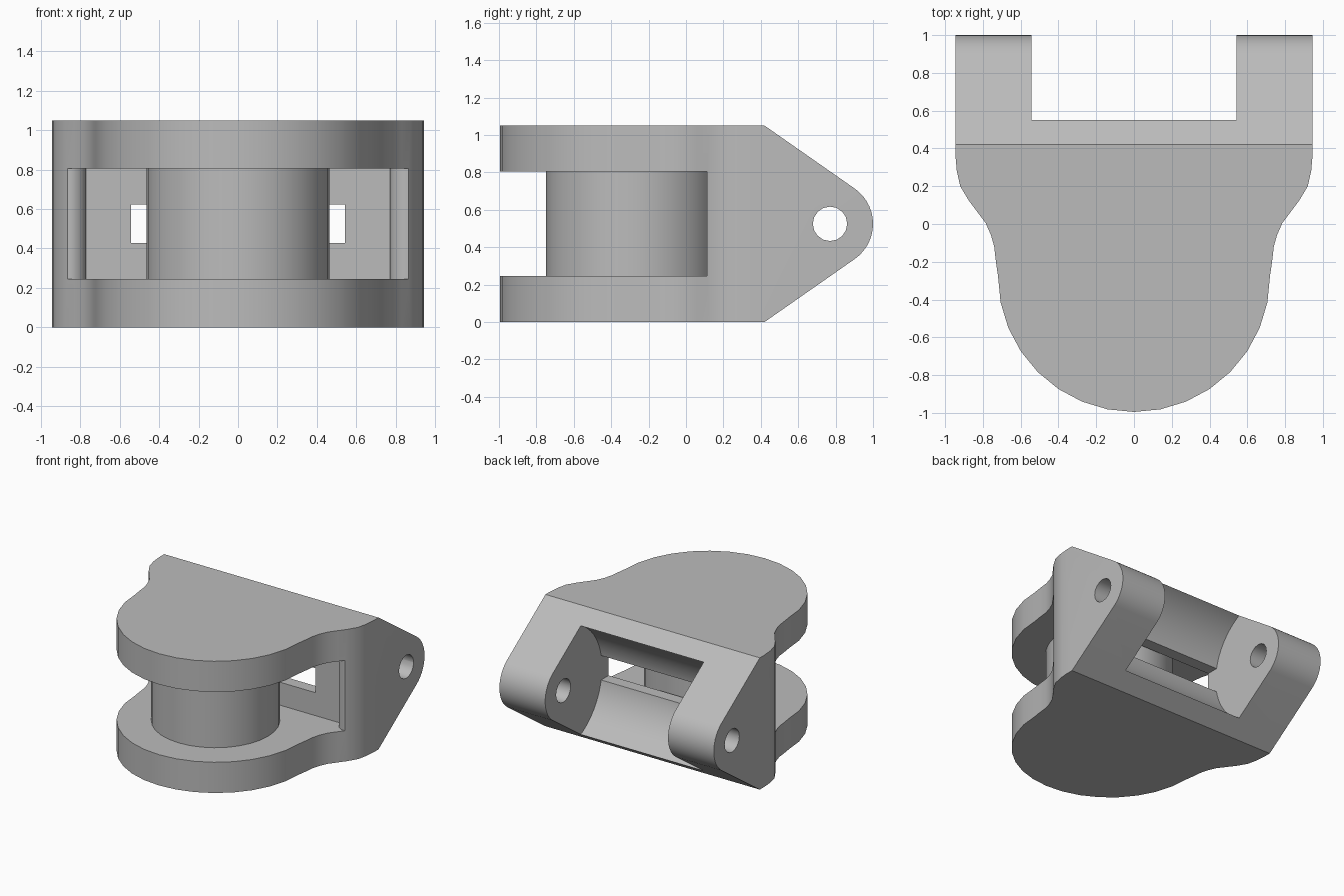
import bpy
from math import sin, cos, pi, radians
from mathutils import Vector

cube = bpy.data.objects.get("Cube")
if cube:
    bpy.data.objects.remove(cube, do_unlink=True)

grey = bpy.data.materials.new("plain grey")
grey.use_nodes = True
grey.diffuse_color = (0.5, 0.5, 0.5, 1)
grey.node_tree.nodes["Principled BSDF"].inputs["Base Color"].default_value = (0.5, 0.5, 0.5, 1)


def prism(name, profile, lo, hi, axis="z"):
    """Extrude a profile: (x, y) along z, or (y, z) along x."""
    def place(p, t):
        return Vector((p[0], p[1], t)) if axis == "z" else Vector((t, p[0], p[1]))
    n = len(profile)
    area = sum(profile[i - 1][0] * p[1] - p[0] * profile[i - 1][1] for i, p in enumerate(profile))
    if area < 0:
        profile = profile[::-1]
    verts = [place(p, t) for t in (lo, hi) for p in profile]
    faces = [list(range(n))[::-1], list(range(n, 2 * n))]
    faces += [[i, (i + 1) % n, n + (i + 1) % n, n + i] for i in range(n)]
    mesh = bpy.data.meshes.new(name)
    mesh.from_pydata(verts, [], faces)
    mesh.materials.append(grey)
    obj = bpy.data.objects.new(name, mesh)
    bpy.context.collection.objects.link(obj)
    return obj


def arc(cx, cy, r, start, end, steps):
    angles = [radians(start + (end - start) * i / steps) for i in range(steps + 1)]
    return [(cx + r * cos(a), cy + r * sin(a)) for a in angles]


def select(obj):
    bpy.ops.object.select_all(action="DESELECT")
    bpy.context.view_layer.objects.active = obj
    obj.select_set(True)


def combine(obj, tool, operation="DIFFERENCE"):
    tool.hide_render = True
    mod = obj.modifiers.new("cut", "BOOLEAN")
    mod.operation, mod.solver, mod.object = operation, "EXACT", tool
    select(obj)
    bpy.ops.object.modifier_apply(modifier=mod.name)
    bpy.data.objects.remove(tool, do_unlink=True)


def mirrored(half):
    return half + [(-x, y) for x, y in reversed(half)]


# Plan: straight ears, S-shaped shoulders and a round nose
shoulder = [(0.945, 1.0), (0.945, 0.36), (0.938, 0.28), (0.92, 0.2), (0.875, 0.125),
            (0.83, 0.065), (0.785, 0.005), (0.757, -0.06), (0.74, -0.12), (0.731, -0.2)]
right_nose = arc(0, -0.275, 0.72, 0, -90, 8)
left_nose = [(-x, y) for x, y in reversed(right_nose[:-1])]
plan = shoulder + right_nose + left_nose + [(-x, y) for x, y in reversed(shoulder)]
body = prism("body", plan, 0, 1.05)

# Side: both ears taper to a round tip around the pin
pin_y, pin_z = 0.77, 0.525
tip = arc(pin_y, pin_z, 0.23, -54.7, 54.7, 14)
side = [(-1.2, -0.1), (0.3, -0.1), (0.3, 0), (0.42, 0)] + tip
side += [(0.42, 1.05), (0.3, 1.05), (0.3, 1.15), (-1.2, 1.15)]
combine(body, prism("side_shape", side, -1.2, 1.2, "x"), "INTERSECT")

# Front slot with rounded mouth
mouth = [(1.2, -1.2), (1.2, 0.112)] + arc(0.86, 0.2, 0.09, 270, 180, 8)[1:]
mouth.insert(2, (0.852, 0.112))
combine(body, prism("front_slot", mirrored(mouth), 0.245, 0.805))

# Round clearance between the ears, window through to the slot, pin hole
combine(body, prism("ear_gap", arc(pin_y, pin_z, 0.486, 0, 352.5, 47), -0.542, 0.542, "x"))
window = [(0.1, 0.428), (0.4, 0.428), (0.4, 0.623), (0.1, 0.623)]
combine(body, prism("window", window, -0.542, 0.542, "x"))
combine(body, prism("pin_hole", arc(pin_y, pin_z, 0.092, 0, 337.5, 15), -1.2, 1.2, "x"))

# Post standing between the two plates
post = prism("post", arc(0, -0.283, 0.465, 0, 348.75, 31), 0.245, 0.805)

for obj in (body, post):
    select(obj)
    bpy.ops.object.shade_smooth_by_angle(angle=radians(30))
